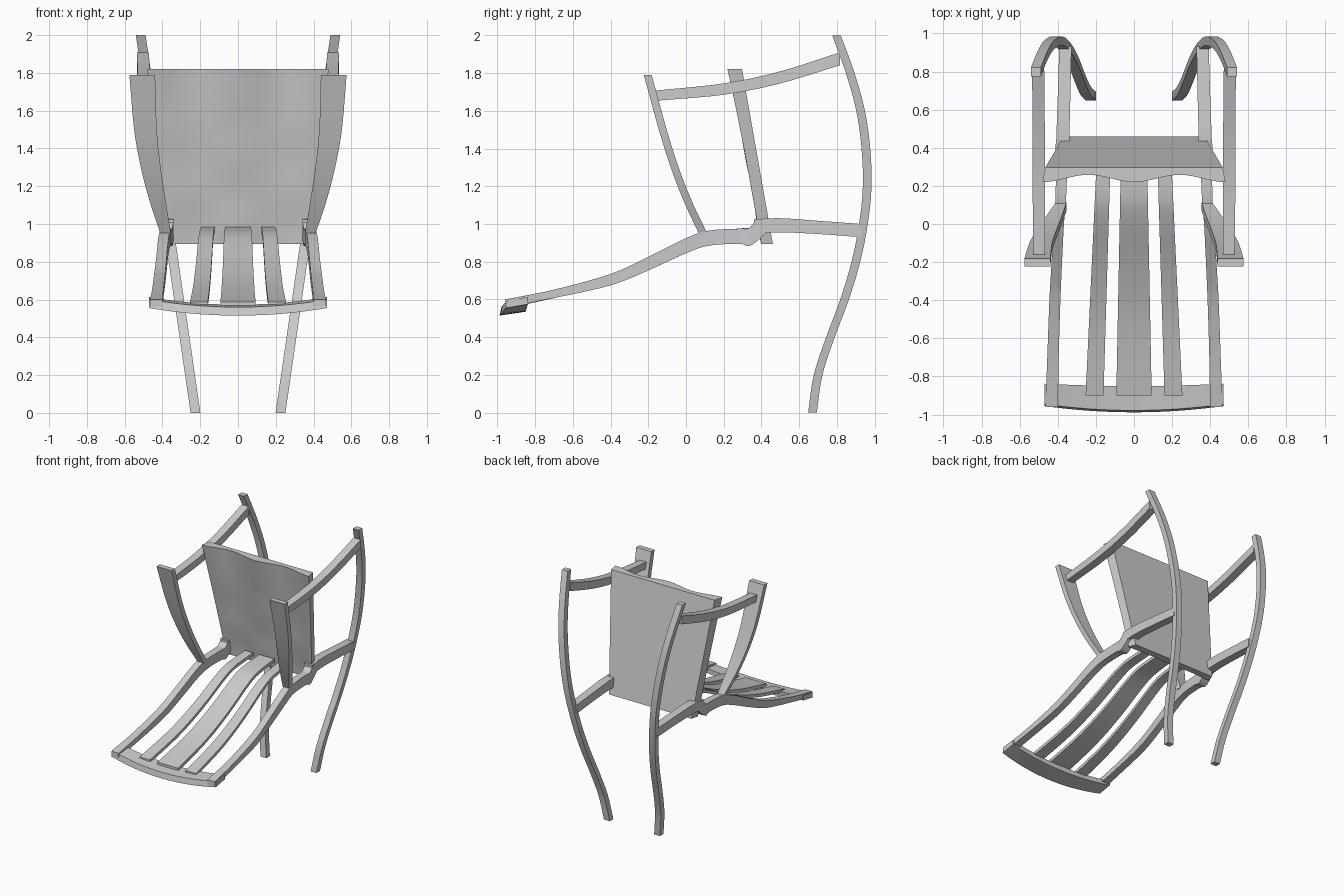
import bpy, bmesh
from math import cos, sin, pi
from mathutils import Vector

cube = bpy.data.objects.get("Cube")
if cube:
    bpy.data.objects.remove(cube, do_unlink=True)

grey = bpy.data.materials.new("plain grey")
grey.use_nodes = True
grey.diffuse_color = (0.6, 0.6, 0.6, 1)
grey.node_tree.nodes["Principled BSDF"].inputs["Base Color"].default_value = (0.6, 0.6, 0.6, 1)


def loft(name, rings, angle=0.6):
    """Skin closed rings of equal length and cap both ends."""
    bm = bmesh.new()
    rows = [[bm.verts.new(p) for p in ring] for ring in rings]
    for a, b in zip(rows, rows[1:]):
        for i in range(len(a)):
            j = (i + 1) % len(a)
            bm.faces.new((a[i], a[j], b[j], b[i]))
    bm.faces.new(rows[0])
    bm.faces.new(rows[-1])
    bmesh.ops.recalc_face_normals(bm, faces=bm.faces)
    mesh = bpy.data.meshes.new(name)
    bm.to_mesh(mesh)
    bm.free()
    mesh.materials.append(grey)
    ob = bpy.data.objects.new(name, mesh)
    bpy.context.collection.objects.link(ob)
    bpy.ops.object.select_all(action='DESELECT')
    ob.select_set(True)
    bpy.context.view_layer.objects.active = ob
    bpy.ops.object.shade_smooth_by_angle(angle=angle)
    return ob


def spline(rows, steps=5):
    """Smooth curve through the rows (any number of channels)."""
    pts = [Vector(r) for r in rows]
    out = []
    for i in range(len(pts) - 1):
        b, c = pts[i], pts[i + 1]
        a = pts[i - 1] if i else b * 2 - c
        d = pts[i + 2] if i + 2 < len(pts) else c * 2 - b
        for k in range(steps):
            t = k / steps
            out.append(0.5 * (2 * b + (c - a) * t + (2 * a - 5 * b + 4 * c - d) * t * t
                              + (3 * b - a - 3 * c + d) * t ** 3))
    return out + [pts[-1]]


def bar(name, rows, upright=False, side=1):
    """Rectangular bar; each row is x, y, z, width, thickness."""
    rings = []
    for x, y, z, w, t in spline(rows):
        dy, dz = (t / 2, 0) if upright else (0, t / 2)
        rings.append([(side * (x + s * w / 2), y + e * dy, z + e * dz)
                      for s, e in ((-1, -1), (1, -1), (1, 1), (-1, 1))])
    return loft(name, rings)


# Side view of the bowed back leg, as y at evenly spaced heights
leg_y = [0.67, 0.70, 0.765, 0.84, 0.9, 0.94, 0.96, 0.953, 0.925, 0.87, 0.797]
leg = [(0.225 + 0.029 * i, y, 0.2 * i, 0.052, 0.046) for i, y in enumerate(leg_y)]

front_rail = [(0.432, -0.96, 0.58, 0.066, 0.04), (0.425, -0.7, 0.63, 0.06, 0.044),
              (0.415, -0.4, 0.705, 0.058, 0.06), (0.405, -0.2, 0.79, 0.055, 0.072),
              (0.395, 0, 0.885, 0.055, 0.08), (0.385, 0.12, 0.925, 0.055, 0.08),
              (0.38, 0.28, 0.935, 0.06, 0.08), (0.38, 0.33, 0.93, 0.066, 0.095),
              (0.378, 0.37, 0.96, 0.07, 0.11), (0.376, 0.42, 0.99, 0.07, 0.08)]
rear_rail = [(0.376, 0.36, 0.985, 0.07, 0.08), (0.372, 0.5, 0.993, 0.068, 0.075),
             (0.366, 0.7, 0.982, 0.066, 0.07), (0.36, 0.93, 0.965, 0.064, 0.07)]
arm = [(0.497, -0.16, 1.68, 0.062, 0.054), (0.5, 0.2, 1.715, 0.064, 0.06),
       (0.5, 0.5, 1.777, 0.064, 0.064), (0.503, 0.815, 1.875, 0.064, 0.068)]
post = [(0.383, 0.09, 0.95, 0.056, 0.045), (0.425, 0.01, 1.12, 0.085, 0.043),
        (0.462, -0.06, 1.3, 0.105, 0.042), (0.49, -0.123, 1.5, 0.12, 0.042),
        (0.507, -0.203, 1.79, 0.136, 0.042)]

for side, label in ((1, "left"), (-1, "right")):
    bar(label + "_back_leg", leg, True, side)
    bar(label + "_front_rail", front_rail, False, side)
    bar(label + "_rear_rail", rear_rail, False, side)
    bar(label + "_armrest", arm, False, side)
    bar(label + "_arm_post", post, True, side)


# Long slats, tapering towards the panel
def slat(name, x0, x1, w0, w1, side=1):
    path = [(-0.9, 0.575), (-0.6, 0.645), (-0.4, 0.71), (-0.2, 0.795), (0, 0.895),
            (0.12, 0.942), (0.25, 0.96), (0.37, 0.97)]
    rows = []
    for y, z in path:
        f = (y + 0.9) / 1.27
        rows.append((x0 + (x1 - x0) * f, y, z, w0 + (w1 - w0) * f, 0.026))
    bar(name, rows, False, side)


slat("middle_slat", 0, 0, 0.186, 0.136)
slat("left_slat", 0.207, 0.158, 0.094, 0.072)
slat("right_slat", 0.207, 0.158, 0.094, 0.072, -1)

# Curved crosspiece joining the front ends
rings = []
for i in range(17):
    x = -0.47 + 0.94 * i / 16
    bow = 1 - (x / 0.47) ** 2
    y, z = -0.955 - 0.033 * bow, 0.555 - 0.04 * bow
    back = -0.838 - 0.012 * bow
    rings.append([(x, y, z), (x, back, z + 0.02), (x, back, z + 0.058), (x, y + 0.01, z + 0.045)])
loft("front_crosspiece", rings)

# Padded panel: flat rear face, gently rippled front face
rings = []
for j in range(25):
    f = j / 24
    z = 0.895 + 0.925 * f
    half = 0.385 + 0.095 * f
    rear = 0.46 - 0.163 * f
    ring = []
    for i in range(33):
        u = -1 + i / 16
        depth = 0.058 + (0.004 + 0.015 * f ** 3) * cos(2 * pi * u)
        depth += 0.004 * sin(5 * f * pi) * cos(1.5 * pi * u) * (1 - f)
        ring.append((half * u, rear - depth, z))
    ring += [(half - 0.015, rear, z), (0.015 - half, rear, z)]
    rings.append(ring)
loft("padded_panel", rings)
